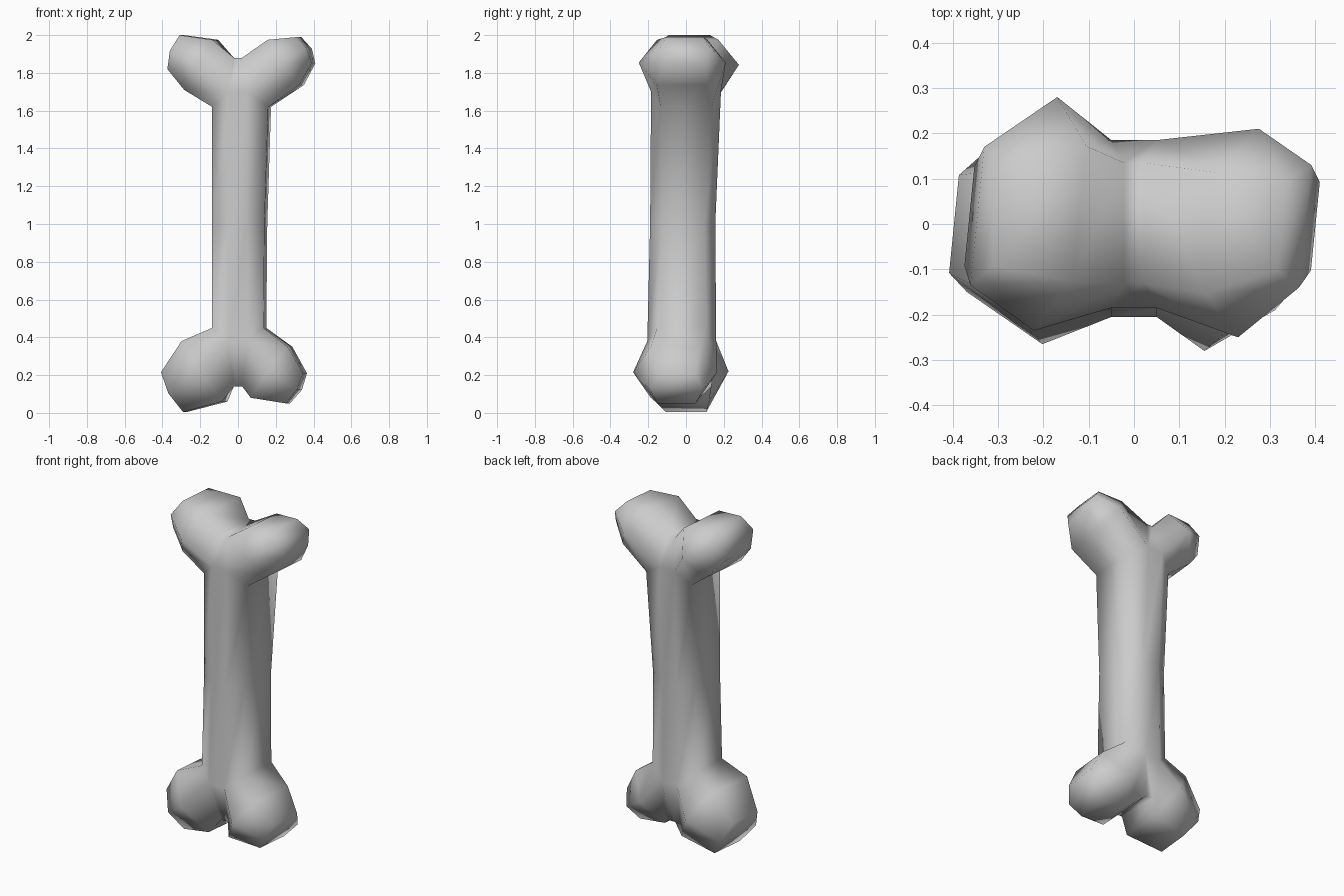
import bpy
import bmesh

if "Cube" in bpy.data.objects:
    bpy.data.objects.remove(bpy.data.objects["Cube"])

mat = bpy.data.materials.new("bone_grey")
mat.diffuse_color = (0.6, 0.6, 0.6, 1)
mat.use_nodes = True
mat.node_tree.nodes["Principled BSDF"].inputs["Base Color"].default_value = mat.diffuse_color

TILT = 0.1  # the knobs lean slightly sideways from front to back
bm = bmesh.new()


def shaft_ring(z_side, z_mid, right, y0, y1, yo):
    """Eight-sided shaft section: front pair, right pair, back pair, left pair."""
    c = (y0 + y1) / 2
    w = 0.05
    pts = [(-w, y0, z_mid), (w, y0, z_mid),
           (right, c - yo, z_side), (right + 0.015, c + yo, z_side),
           (w, y1, z_mid), (-w, y1, z_mid),
           (-0.135, c + yo, z_side), (-0.137, c - yo, z_side)]
    return [bm.verts.new(p) for p in pts]


def knob_ring(outer, inner, y0, y1, flat, bulge=0.0):
    """Six-sided knob section between an outer edge and a crotch-side edge (x, z)."""
    c, h = (y0 + y1) / 2, (y1 - y0) / 2
    mx, mz = (outer[0] + inner[0]) / 2, (outer[1] + inner[1]) / 2
    mx += bulge if mx > 0 else -bulge
    mz += bulge * 0.5 if mz > 1 else -bulge * 0.5
    e = h * flat
    pts = [(mx, y0, mz), (outer[0], c - e, outer[1]), (outer[0], c + e, outer[1]),
           (mx, y1, mz), (inner[0], c + e, inner[1]), (inner[0], c - e, inner[1])]
    return [bm.verts.new((x + TILT * (y - c), y, z)) for x, y, z in pts]


def bridge(a, b):
    n = len(a)
    for i in range(n):
        j = (i + 1) % n
        bm.faces.new((a[i], a[j], b[j], b[i]))


# shaft, slightly pinched in the middle
bottom = shaft_ring(0.45, 0.38, 0.135, -0.205, 0.16, 0.13)
middle = shaft_ring(1.00, 1.00, 0.14, -0.19, 0.155, 0.115)
top = shaft_ring(1.62, 1.70, 0.16, -0.185, 0.185, 0.135)
bridge(bottom, middle)
bridge(middle, top)

# knobs: wide section, then cap section (outer edge, inner edge, front y, back y)
ends = [
    (top, 1.88, [
        (1, ((0.335, 1.735), (0.17, 1.975), -0.25, 0.21), ((0.4, 1.85), (0.325, 1.99), -0.14, 0.13)),
        (-1, ((-0.27, 1.71), (-0.12, 1.975), -0.235, 0.28), ((-0.363, 1.82), (-0.298, 2.0), -0.135, 0.17)),
    ]),
    (bottom, 0.14, [
        (1, ((0.275, 0.35), (0.08, 0.08), -0.28, 0.165), ((0.355, 0.21), (0.265, 0.05), -0.19, 0.09)),
        (-1, ((-0.285, 0.38), (-0.07, 0.06), -0.265, 0.225), ((-0.397, 0.215), (-0.28, 0.005), -0.15, 0.15)),
    ]),
]
for ring, z, knobs in ends:
    crotch = {}
    for side, wide, cap in knobs:
        b = bm.verts.new((0.022 * side, 0.135, z))
        f = bm.verts.new((0.022 * side, -0.13, z))
        crotch[side] = (b, f)
        r = ring[1:5] if side > 0 else [ring[0], ring[7], ring[6], ring[5]]
        w = knob_ring(*wide, 0.58)
        c = knob_ring(*cap, 0.72, bulge=0.015)
        bridge([*r, b, f], w)
        bridge(w, c)
        bm.faces.new((c[0], c[1], c[2], c[3]))
        bm.faces.new((c[3], c[4], c[5], c[0]))
    # narrow saddle between the two knobs
    (rb, rf), (lb, lf) = crotch[1], crotch[-1]
    bm.faces.new((ring[0], ring[1], rf, lf))
    bm.faces.new((lf, rf, rb, lb))
    bm.faces.new((lb, rb, ring[4], ring[5]))

bmesh.ops.recalc_face_normals(bm, faces=bm.faces)
for face in bm.faces:
    face.smooth = True

mesh = bpy.data.meshes.new("bone")
bm.to_mesh(mesh)
bm.free()
mesh.materials.append(mat)
bone = bpy.data.objects.new("bone", mesh)
bpy.context.collection.objects.link(bone)
